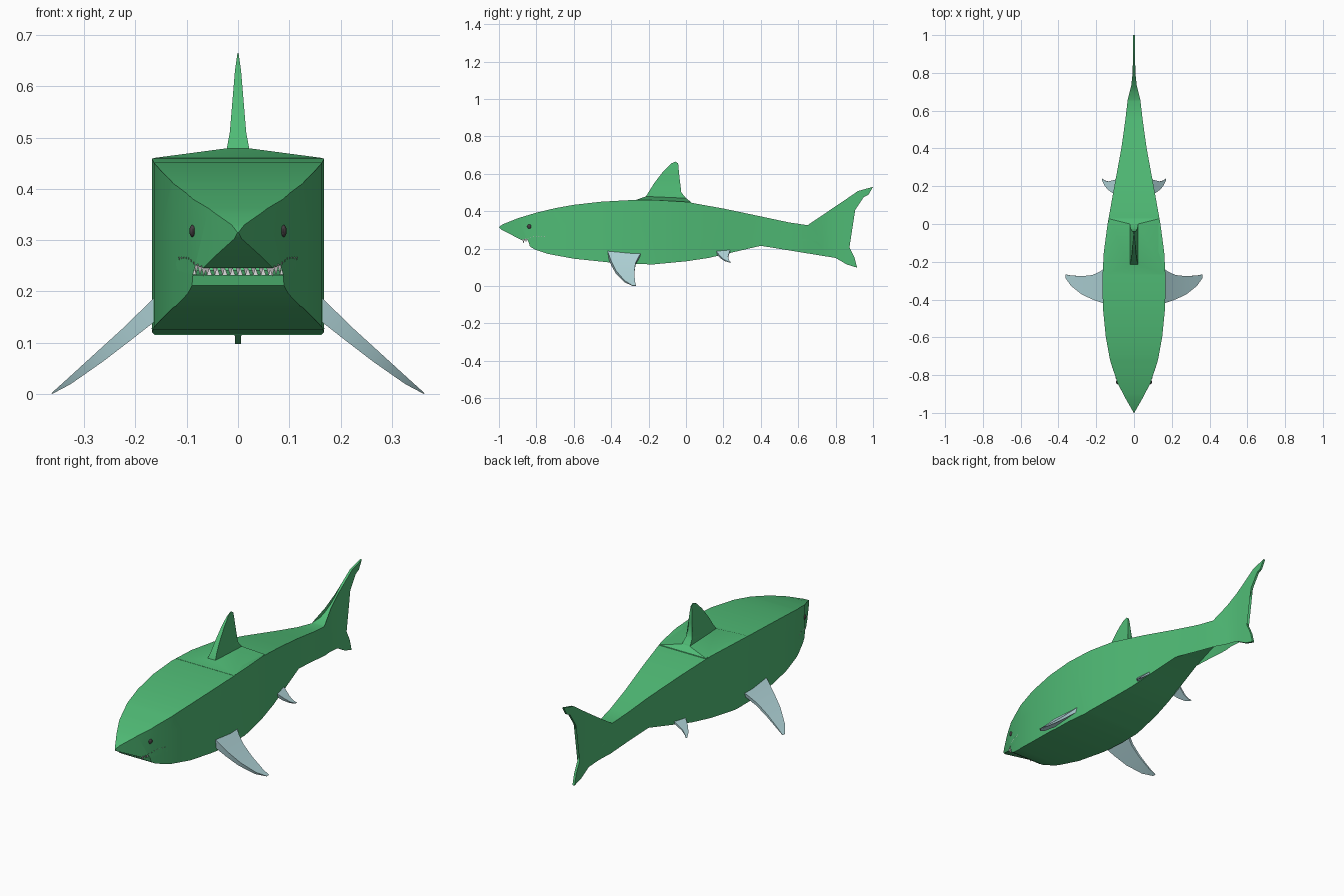
import bpy, bmesh, math
from mathutils import Vector

if "Cube" in bpy.data.objects:
    bpy.data.objects.remove(bpy.data.objects["Cube"])


def material(name, rgb):
    m = bpy.data.materials.new(name)
    m.diffuse_color = (*rgb, 1)
    m.use_nodes = True
    m.node_tree.nodes["Principled BSDF"].inputs["Base Color"].default_value = m.diffuse_color
    return m


GREEN = material("green_skin", (0.08, 0.5, 0.18))
PALE = material("pale_fin", (0.45, 0.68, 0.71))
WHITE = material("tooth_white", (0.9, 0.9, 0.87))
DARK = material("eye_dark", (0.06, 0.05, 0.055))


def finish(bm, name, mat, angle=30):
    bmesh.ops.recalc_face_normals(bm, faces=bm.faces[:])
    me = bpy.data.meshes.new(name)
    bm.to_mesh(me)
    bm.free()
    me.materials.append(mat)
    for p in me.polygons:
        p.use_smooth = True
    me.set_sharp_from_angle(angle=math.radians(angle))
    ob = bpy.data.objects.new(name, me)
    bpy.context.collection.objects.link(ob)
    return ob


def interp(table, t):
    if t <= table[0][0]:
        return table[0][1]
    for (a, va), (b, vb) in zip(table, table[1:]):
        if t <= b:
            return va + (vb - va) * (t - a) / (b - a)
    return table[-1][1]


def side_slab(name, outline, widths, axis, mat):
    """Side outline (y, z) given a half-width in x that varies along y or z."""
    bm = bmesh.new()
    face = bm.faces.new([bm.verts.new((0, y, z)) for y, z in outline])
    bmesh.ops.triangulate(bm, faces=[face])
    no = Vector((0, 0, 0))
    no[axis] = 1
    for t, _ in widths[1:-1]:
        bmesh.ops.bisect_plane(bm, geom=bm.verts[:] + bm.edges[:] + bm.faces[:],
                               dist=1e-5, plane_co=no * t, plane_no=no)
    verts, faces = bm.verts[:], bm.faces[:]
    rim = [e.verts[:] for e in bm.edges if len(e.link_faces) == 1]
    twin = {}
    for v in verts:
        w = interp(widths, v.co[axis])
        twin[v] = bm.verts.new((-w, v.co.y, v.co.z))
        v.co.x = w
    for f in faces:
        bm.faces.new([twin[v] for v in reversed(f.verts[:])])
    for a, b in rim:
        bm.faces.new((a, b, twin[b], twin[a]))
    return finish(bm, name, mat)


def loft(name, sections, mat):
    """Closed skin through four-cornered sections."""
    bm = bmesh.new()
    rings = [[bm.verts.new(p) for p in s] for s in sections]
    for a, b in zip(rings, rings[1:]):
        for i in range(4):
            j = (i + 1) % 4
            bm.faces.new((a[i], a[j], b[j], b[i]))
    bm.faces.new(rings[0])
    bm.faces.new(rings[-1])
    return finish(bm, name, mat)


# Body, open mouth and tail fin
body_width = [(-1, 0.001), (-0.92, 0.047), (-0.84, 0.088), (-0.72, 0.127), (-0.6, 0.149),
              (-0.45, 0.164), (-0.3, 0.168), (-0.15, 0.16), (0, 0.14), (0.2, 0.104),
              (0.4, 0.067), (0.55, 0.046), (0.66, 0.033), (0.73, 0.015), (0.8, 0.007), (1, 0.005)]
top_line = [(-1, 0.315), (-0.98, 0.33), (-0.9, 0.362), (-0.8, 0.392), (-0.7, 0.416),
            (-0.6, 0.434), (-0.45, 0.451), (-0.3, 0.459), (-0.15, 0.459), (0, 0.45),
            (0.2, 0.414), (0.4, 0.372), (0.55, 0.34), (0.65, 0.325)]
tail = [(0.7, 0.338), (0.77, 0.385), (0.85, 0.46), (0.92, 0.508), (1, 0.53), (0.975, 0.487),
        (0.95, 0.475), (0.9, 0.4), (0.86, 0.33), (0.835, 0.275), (0.87, 0.215), (0.9, 0.155),
        (0.915, 0.098), (0.86, 0.115), (0.8, 0.15), (0.74, 0.205), (0.7, 0.237)]
belly_line = [(0.65, 0.249), (0.55, 0.244), (0.4, 0.215), (0.2, 0.173), (0.12, 0.15),
              (0, 0.132), (-0.18, 0.115), (-0.4, 0.125), (-0.6, 0.146), (-0.74, 0.172),
              (-0.81, 0.196), (-0.835, 0.212)]
mouth = [(-0.84, 0.232), (-0.79, 0.237), (-0.745, 0.241), (-0.738, 0.255),
         (-0.75, 0.266), (-0.81, 0.265), (-0.85, 0.252), (-0.88, 0.246), (-0.99, 0.303)]
side_slab("body_and_tail", top_line + tail + belly_line + mouth, body_width, 1, GREEN)

# Raised back that carries the dorsal fin
def flat_ring(w0, w1, y0, y1, z0, z1):
    return [(-w0, y0, z0), (w0, y0, z0), (w1, y1, z1), (-w1, y1, z1)]

loft("dorsal_base", [flat_ring(0.166, 0.133, -0.27, 0.03, 0.452, 0.44),
                     flat_ring(0.165, 0.132, -0.268, 0.028, 0.46, 0.448),
                     flat_ring(0.022, 0.02, -0.215, 0.0, 0.479, 0.47)], GREEN)

# Dorsal fin
dorsal = [(-0.22, 0.46), (-0.215, 0.478), (-0.17, 0.55), (-0.12, 0.615), (-0.08, 0.655),
          (-0.055, 0.665), (-0.042, 0.655), (-0.037, 0.6), (-0.037, 0.535), (-0.025, 0.5),
          (0.0, 0.47), (0.005, 0.455)]
side_slab("dorsal_fin", dorsal, [(0.45, 0.023), (0.478, 0.022), (0.51, 0.016), (0.57, 0.011),
                                 (0.63, 0.006), (0.665, 0.001)], 2, GREEN)


# Paired fins: each row is x, z, leading y, trailing y, half thickness
def paired_fin(name, rows):
    for side, s in (("right", 1), ("left", -1)):
        rings = []
        for x, z, y0, y1, t in rows:
            rings.append([(s * (x - t * 0.6), y0, z - t * 0.8), (s * (x + t * 0.6), y0, z + t * 0.8),
                          (s * (x + t * 0.3), y1, z + t * 0.4), (s * (x - t * 0.3), y1, z - t * 0.4)])
        loft(f"{side}_{name}", rings, PALE)


paired_fin("pectoral_fin", [(0.15, 0.176, -0.42, -0.235, 0.018), (0.175, 0.153, -0.412, -0.252, 0.017),
                            (0.215, 0.118, -0.398, -0.27, 0.014), (0.27, 0.072, -0.373, -0.276, 0.011),
                            (0.33, 0.024, -0.328, -0.273, 0.006), (0.363, 0.001, -0.285, -0.267, 0.001)])
paired_fin("pelvic_fin", [(0.095, 0.188, 0.155, 0.235, 0.01), (0.135, 0.155, 0.182, 0.225, 0.007),
                          (0.155, 0.137, 0.205, 0.23, 0.004), (0.168, 0.127, 0.23, 0.24, 0.001)])

# Eyes
for side, s in (("right", 1), ("left", -1)):
    bm = bmesh.new()
    bmesh.ops.create_uvsphere(bm, u_segments=16, v_segments=10, radius=1)
    bmesh.ops.scale(bm, verts=bm.verts[:], vec=(0.007, 0.012, 0.012))
    bmesh.ops.translate(bm, verts=bm.verts[:], vec=(s * 0.088, -0.837, 0.318))
    finish(bm, f"{side}_eye", DARK)

# Teeth along both jaws
bm = bmesh.new()


def tooth(x, y, z, height):
    base = [bm.verts.new((x + dx, y + dy, z)) for dx, dy in
            ((-0.006, -0.006), (0.006, -0.006), (0.006, 0.006), (-0.006, 0.006))]
    tip = bm.verts.new((x, y, z + height))
    bm.faces.new(base)
    for i in range(4):
        bm.faces.new((base[i], base[(i + 1) % 4], tip))


upper_lip = [(-0.88, 0.249), (-0.85, 0.255), (-0.81, 0.267), (-0.74, 0.267)]
lower_lip = [(-0.84, 0.23), (-0.745, 0.239)]
for i in range(9):
    y = -0.87 + 0.0145 * i
    for s in (1, -1):
        x = s * (interp(body_width, y) - 0.006)
        tooth(x, y, interp(upper_lip, y), -0.022)
        if y > -0.835:
            tooth(x, y + 0.007, interp(lower_lip, y), 0.018)
for i in range(9):
    x = -0.06 + 0.015 * i
    tooth(x, -0.868, 0.251, -0.02)
    tooth(x + 0.004, -0.83, 0.23, 0.018)
finish(bm, "teeth", WHITE)
